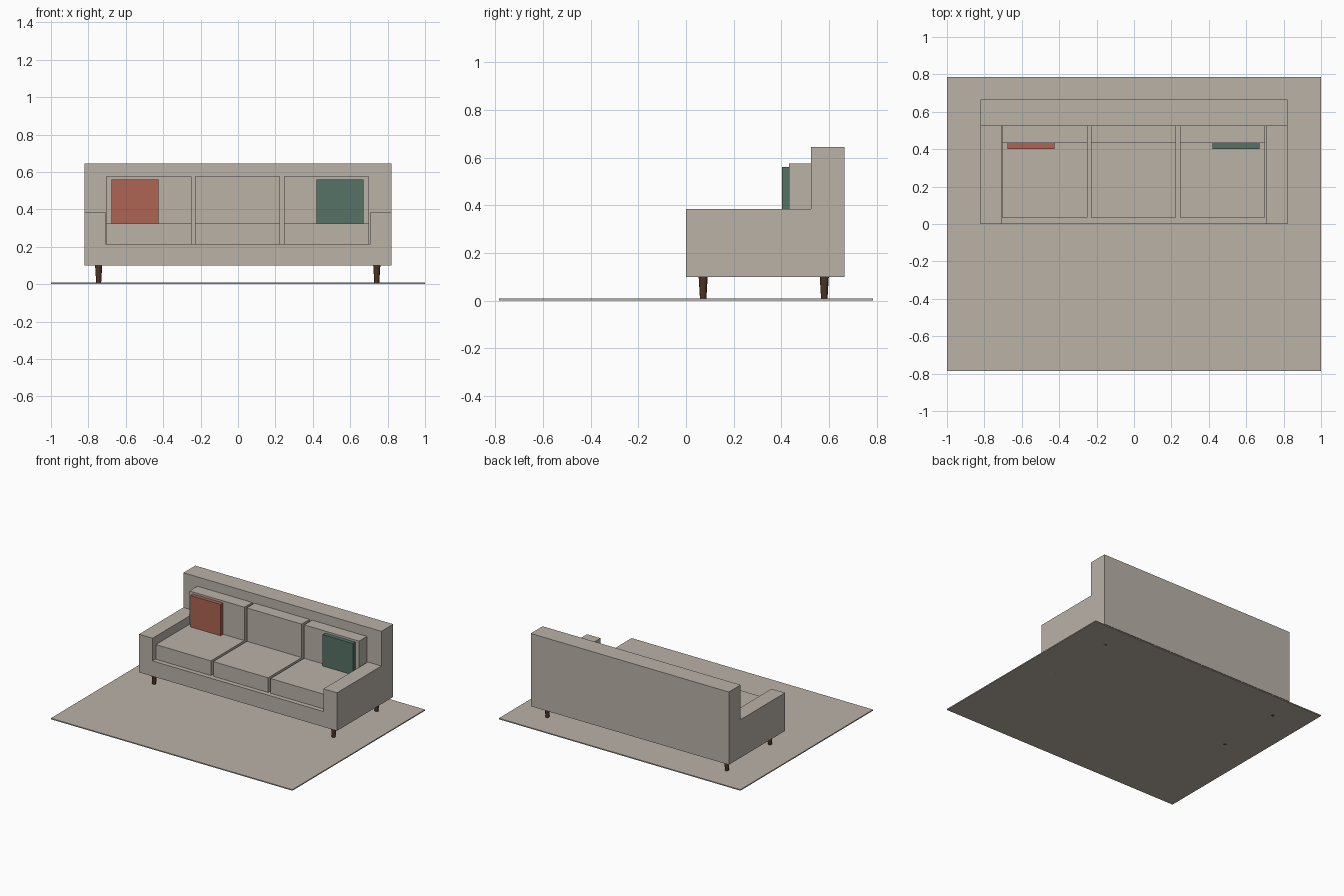
import bpy
from mathutils import Vector

cube = bpy.data.objects.get("Cube")
if cube:
    bpy.data.objects.remove(cube, do_unlink=True)


def material(name, rgb):
    mat = bpy.data.materials.new(name)
    mat.use_nodes = True
    color = (*rgb, 1.0)
    mat.diffuse_color = color
    mat.node_tree.nodes["Principled BSDF"].inputs["Base Color"].default_value = color
    return mat


fabric = material("beige fabric", (0.49, 0.445, 0.39))
red = material("terracotta fabric", (0.42, 0.13, 0.084))
green = material("deep green fabric", (0.093, 0.168, 0.133))
wood = material("dark wood", (0.075, 0.036, 0.018))


def box(name, low, high, mat):
    """Axis-aligned box between two opposite corners."""
    low, high = Vector(low), Vector(high)
    bpy.ops.mesh.primitive_cube_add(size=1, location=(low + high) / 2)
    obj = bpy.context.object
    obj.name = name
    obj.scale = high - low
    bpy.ops.object.transform_apply(location=False, rotation=False, scale=True)
    obj.data.materials.append(mat)
    return obj


# Main dimensions
HALF_W, INNER = 0.82, 0.708
BACK_Y, REAR_Y = 0.525, 0.665
BOTTOM, SEAT_BASE, SEAT_TOP = 0.10, 0.215, 0.325
CUSHION_W, GAP = 0.455, 0.02
CUSHION_FACE = 0.432

# Rug
box("rug", (-1, -0.785, 0), (1, 0.785, 0.008), fabric)

# Frame: base, backrest and arms
box("base", (-INNER, 0, BOTTOM), (INNER, BACK_Y, SEAT_BASE), fabric)
box("backrest", (-HALF_W, BACK_Y, BOTTOM), (HALF_W, REAR_Y, 0.645), fabric)
box("right_arm", (-HALF_W, 0, BOTTOM), (-INNER, BACK_Y, 0.385), fabric)
box("left_arm", (INNER, 0, BOTTOM), (HALF_W, BACK_Y, 0.385), fabric)

# Three seat cushions, each with a back cushion
for i, side in enumerate(("right", "middle", "left")):
    x0 = (i - 1) * (CUSHION_W + GAP) - CUSHION_W / 2 - 0.002
    x1 = x0 + CUSHION_W
    box(side + "_seat_cushion", (x0, 0.035, SEAT_BASE), (x1, BACK_Y, SEAT_TOP), fabric)
    box(side + "_back_cushion", (x0, CUSHION_FACE, SEAT_TOP), (x1, BACK_Y, 0.575), fabric)

# Throw pillows
for name, x, mat in (("right_pillow", -0.55, red), ("left_pillow", 0.545, green)):
    box(name, (x - 0.125, 0.402, SEAT_TOP), (x + 0.125, CUSHION_FACE, 0.56), mat)

# Tapered round legs
for x, side in ((-0.745, "right"), (0.742, "left")):
    for y, end in ((0.072, "front"), (0.58, "rear")):
        bpy.ops.mesh.primitive_cone_add(vertices=16, radius1=0.013, radius2=0.019,
                                        depth=BOTTOM, location=(x, y, BOTTOM / 2))
        leg = bpy.context.object
        leg.name = f"{end}_{side}_leg"
        leg.data.materials.append(wood)
        bpy.ops.object.shade_smooth_by_angle()
